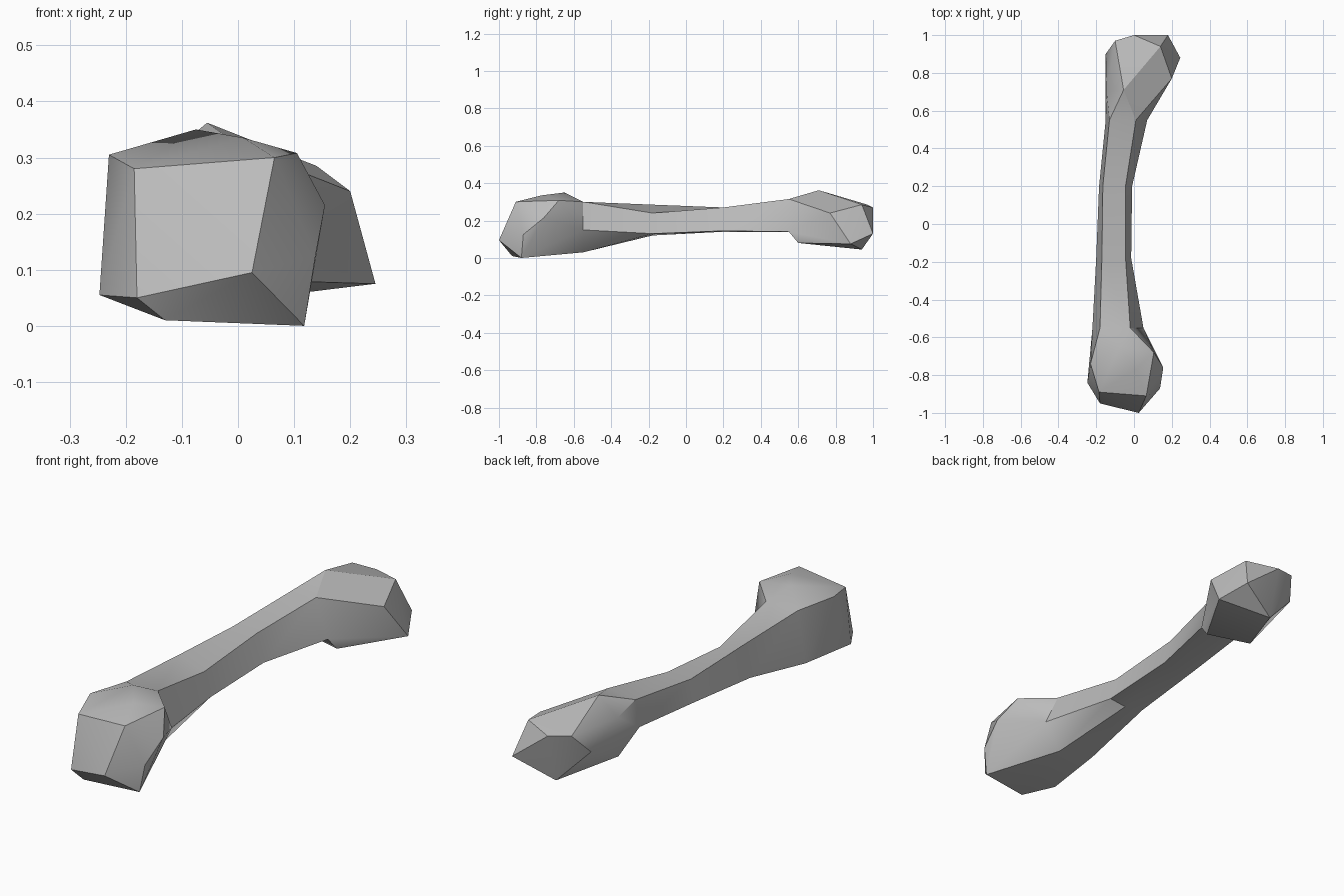
import bpy
import bmesh
import math

# Remove the default object
default_cube = bpy.data.objects.get("Cube")
if default_cube:
    bpy.data.objects.remove(default_cube, do_unlink=True)


def make_material(name, color):
    material = bpy.data.materials.new(name)
    material.use_nodes = True
    material.diffuse_color = color
    for node in material.node_tree.nodes:
        if node.type == 'BSDF_PRINCIPLED':
            node.inputs["Base Color"].default_value = color
            node.inputs["Roughness"].default_value = 0.8
    return material


def add_ring(bm, y, outline):
    """One cross-section of the shaft, as (x, z) points."""
    return [bm.verts.new((x, y, z)) for x, z in outline]


def bridge(bm, first, second):
    """Join two cross-sections with a band of quads."""
    count = len(first)
    for i in range(count):
        j = (i + 1) % count
        bm.faces.new((first[i], first[j], second[j], second[i]))


def add_knob(bm, corners, ring):
    """Faceted hull around the corners, open where it meets the shaft ring."""
    verts = [bm.verts.new(corner) for corner in corners] + ring
    hull = bmesh.ops.convex_hull(bm, input=verts, use_existing_faces=False)
    inside = [g for g in hull["geom_interior"]
              if isinstance(g, bmesh.types.BMVert) and g not in ring]
    if inside:
        bmesh.ops.delete(bm, geom=inside, context='VERTS')
    cap = [face for face in bm.faces if all(v in ring for v in face.verts)]
    bmesh.ops.delete(bm, geom=cap, context='FACES')


# Shaft sections: upper right, upper left, lower left, bottom, lower right
shaft_sections = [
    (-.55, [(-.02, .3), (-.18, .3), (-.22, .07), (-.03, .03), (.05, .15)]),
    (-.18, [(-.045, .24), (-.17, .285), (-.2, .14), (-.1, .12), (-.015, .13)]),
    (.2, [(-.045, .27), (-.165, .27), (-.185, .17), (-.1, .14), (-.01, .145)]),
    (.55, [(.01, .315), (-.13, .3), (-.15, .18), (-.05, .14), (.07, .14)]),
]

# Front knob corners: front face, left side, underside, right side, crown
front_corners = [
    (-.185, -.89, .28), (.065, -.91, .3), (.025, -1, .095), (-.18, -.95, .05),
    (-.23, -.74, .305), (-.247, -.84, .055),
    (-.13, -.93, .01), (.118, -.88, 0), (0, -.67, .03),
    (.138, -.87, .125), (.155, -.76, .215), (.105, -.68, .308),
    (-.075, -.65, .35), (.01, -.77, .335),
]

# Back knob corners: crown, end face, sides, underside
back_corners = [
    (-.055, .71, .362), (.14, .94, .285), (-.1, .97, .285), (0, 1, .27),
    (.18, 1, .13), (-.15, .9, .2), (-.145, .7, .28),
    (.2, .77, .24), (.245, .88, .075),
    (0, .94, .045), (.08, .6, .08), (-.12, .66, .08),
]

# Shaft and both knobs share one closed mesh
bm = bmesh.new()
rings = [add_ring(bm, y, outline) for y, outline in shaft_sections]
add_knob(bm, front_corners, rings[0])
add_knob(bm, back_corners, rings[-1])
for first, second in zip(rings, rings[1:]):
    bridge(bm, first, second)
bmesh.ops.recalc_face_normals(bm, faces=bm.faces[:])

mesh = bpy.data.meshes.new("bone")
bm.to_mesh(mesh)
bm.free()
mesh.materials.append(make_material("plain grey", (.5, .5, .5, 1)))
bone = bpy.data.objects.new("bone", mesh)
bpy.context.collection.objects.link(bone)

# Soft shading with crisp ridges
bpy.ops.object.select_all(action='DESELECT')
bone.select_set(True)
bpy.context.view_layer.objects.active = bone
bpy.ops.object.shade_smooth_by_angle(angle=math.radians(30))
